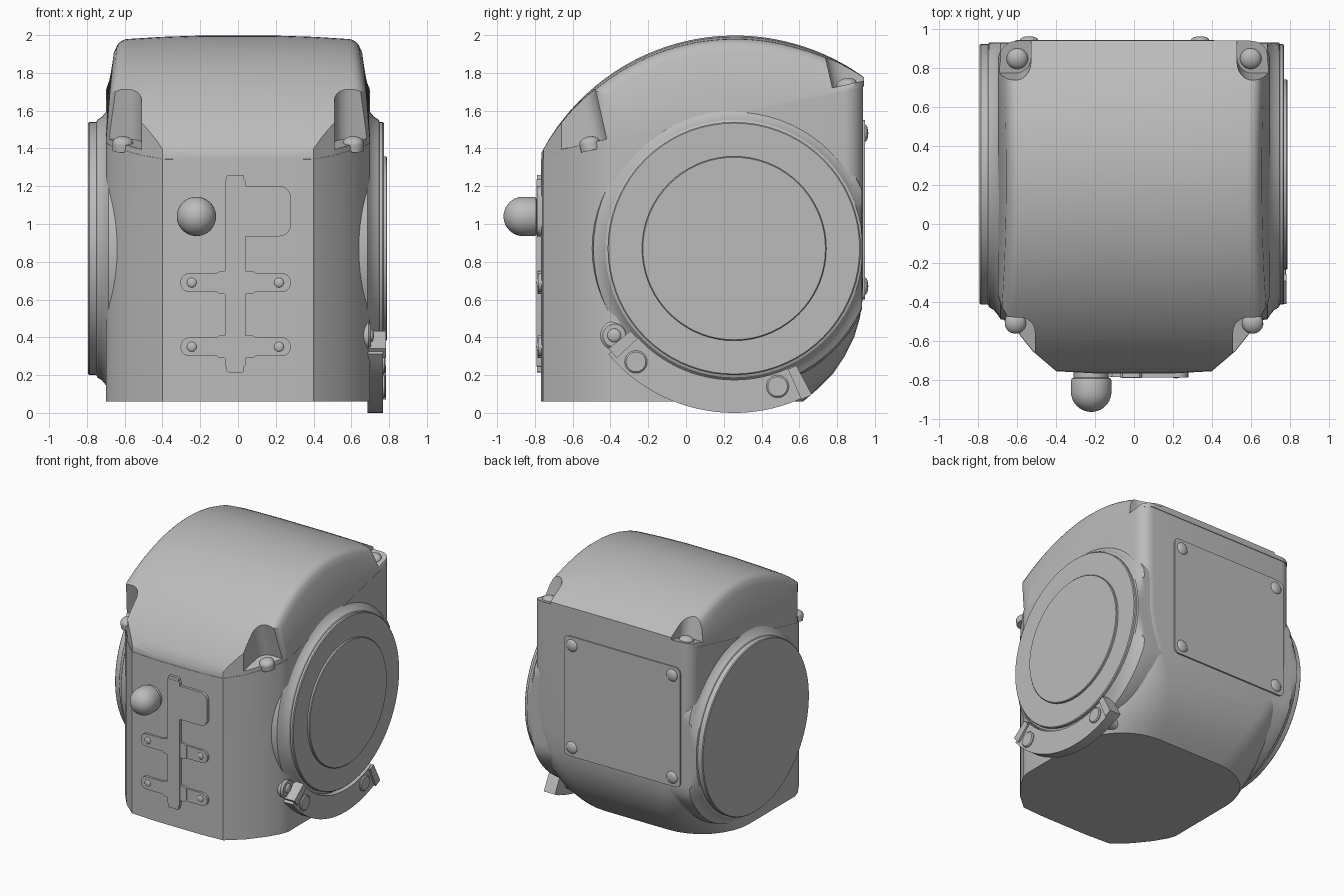
import bpy, bmesh
from math import sin, cos, pi, radians, sqrt
from mathutils import Vector

if "Cube" in bpy.data.objects:
    bpy.data.objects.remove(bpy.data.objects["Cube"])

grey = bpy.data.materials.new("plain_grey")
grey.use_nodes = True
grey.diffuse_color = (0.5, 0.5, 0.5, 1)
grey.node_tree.nodes["Principled BSDF"].inputs["Base Color"].default_value = (0.5, 0.5, 0.5, 1)

CY, CZ = 0.255, 0.87          # axle centre shared by the side discs and clamp


def loft(name, rings):
    """Skin a series of equal-length closed rings and cap both ends."""
    bm = bmesh.new()
    rows = [[bm.verts.new(p) for p in ring] for ring in rings]
    n = len(rows[0])
    for a, b in zip(rows, rows[1:]):
        for i in range(n):
            j = (i + 1) % n
            bm.faces.new((a[i], a[j], b[j], b[i]))
    bm.faces.new(rows[0][::-1])
    bm.faces.new(rows[-1])
    bmesh.ops.recalc_face_normals(bm, faces=bm.faces)
    mesh = bpy.data.meshes.new(name)
    bm.to_mesh(mesh)
    bm.free()
    mesh.materials.append(grey)
    obj = bpy.data.objects.new(name, mesh)
    bpy.context.collection.objects.link(obj)
    return obj


def revolve(name, profile, origin, axis, n=32, y_max=9):
    """Turn (height, radius) pairs around an axis."""
    axis = Vector(axis).normalized()
    u = axis.orthogonal().normalized()
    v = axis.cross(u)
    rings = []
    for h, r in profile:
        ring = [Vector(origin) + axis * h + (u * cos(t) + v * sin(t)) * r
                for t in (2 * pi * i / n for i in range(n))]
        for p in ring:
            p.y = min(p.y, y_max)
        rings.append(ring)
    return loft(name, rings)


def dome(name, origin, axis, r, h):
    steps = [(h * sin(t), max(r * cos(t), 0.002)) for t in (pi / 2 * i / 6 for i in range(7))]
    return revolve(name, [(-0.04, r)] + steps, origin, axis, 20)


def boolean(obj, cutter, mode):
    mod = obj.modifiers.new("cut", "BOOLEAN")
    mod.object, mod.operation, mod.solver = cutter, mode, "EXACT"
    deps = bpy.context.evaluated_depsgraph_get()
    mesh = bpy.data.meshes.new_from_object(obj.evaluated_get(deps))
    obj.modifiers.clear()
    obj.data = mesh
    bpy.data.objects.remove(cutter)


def round_rect(x0, x1, z0, z1, r):
    pts = []
    for k, (cx, cz) in enumerate([(x1 - r, z1 - r), (x0 + r, z1 - r), (x0 + r, z0 + r), (x1 - r, z0 + r)]):
        for i in range(6):
            t = pi / 2 * (k + i / 5)
            pts.append((cx + r * cos(t), cz + r * sin(t)))
    return pts


def plate(name, outline, y0, y1):
    return loft(name, [[(x, y, z) for x, z in outline] for y in (y0, y1)])


def seam(y):
    return 1.34 + 0.227 * (y + 0.77)


def plan(back, rc):
    """Footprint with curved front chamfers and rounded back corners."""
    half = [(0.2, -0.768), (0.4, -0.757), (0.52, -0.655), (0.62, -0.53), (0.68, -0.43), (0.7, -0.37)]
    for i in range(9):
        t = pi / 2 * i / 8
        half.append((0.7 - rc + rc * cos(t), back - rc + rc * sin(t)))
    return half + [(-x, y) for x, y in reversed(half)]


# Housing body, with its lower back rounding under
levels = [(0.06, 0.62, 0.42), (0.12, 0.69, 0.4), (0.21, 0.78, 0.37), (0.3, 0.84, 0.33), (0.4, 0.89, 0.28),
          (0.5, 0.92, 0.23), (0.6, 0.935, 0.18), (0.75, 0.938, 0.13), (0.9, 0.938, 0.1)]
rings = [[(x, y, z) for x, y in plan(back, rc)] for z, back, rc in levels]
rings.append([(x, y, seam(y)) for x, y in plan(0.938, 0.1)])
loft("housing_body", rings)

# Domed lid: crowned sections along y, trimmed to the footprint
rings = []
for k in range(37):
    y = -0.775 + 1.735 * k / 36
    top = 0.843 + sqrt(1.157 ** 2 - (y - 0.26) ** 2)
    low = seam(y)
    r = min(0.07, (top - low) * 0.4)
    side = 0.7 - 0.1 * max(0, top - 1.5)
    crown = 0.02 * min(1, (top - low) / 0.3)
    half = [(0.7, low), (side + 0.1 * r, top - crown - r)]
    for i in range(1, 7):
        t = pi / 2 * i / 6
        half.append((side - r + r * cos(t), top - crown - r + r * sin(t)))
    half += [(x, top - crown * (x / 0.6) ** 2) for x in (0.4, 0.2)]
    rings.append([(x, y, z) for x, z in half + [(-x, z) for x, z in reversed(half)]])
lid = loft("domed_lid", rings)
trim = loft("lid_trim", [[(x * 0.997, y * 0.997, z) for x, y in plan(0.945, 0.1)] for z in (1.2, 2.2)])
boolean(lid, trim, "INTERSECT")

# Corner pockets in the lid, each with a domed screw
normal = Vector((0, -0.222, 0.975))
for sx in (-1, 1):
    for sy, cx, cy, px, py in ((-1, 0.51, -0.42, 0.61, -0.51), (1, 0.53, 0.775, 0.6, 0.85)):
        r, far = 0.08, 0.6
        corner = [(r - r * cos(t), r - r * sin(t)) for t in (pi / 2 * i / 8 for i in range(9))]
        base = []
        for u, v in [(0, far)] + corner + [(far, 0), (far, far)]:
            y = cy + sy * v
            base.append(Vector((sx * (cx + u), y, seam(y) + 0.03)))
        cutter = loft("pocket_cutter", [base, [p + normal * 0.7 for p in base]])
        boolean(lid, cutter, "DIFFERENCE")
        dome("lid_screw", (sx * px, py, seam(py) + 0.03), normal, 0.055, 0.035)

# Side discs with flared collars
flare = [(0.45, 0.74), (0.62, 0.755), (0.685, 0.745), (0.7, 0.722), (0.72, 0.698), (0.745, 0.682), (0.75, 0.67)]
for name, s, end in (("left_disc", 1, 0.772), ("right_disc", -1, 0.793)):
    revolve(name, flare + [(end - 0.006, 0.67), (end, 0.664)], (0, CY, CZ), (s, 0, 0), 72, 0.932)
revolve("left_disc_cap", [(0.7, 0.488), (0.785, 0.488), (0.79, 0.483)], (0, CY, CZ), (1, 0, 0), 72)


# Clamp hugging the lower rim of the left disc
def arc_block(name, a0, a1, x0, x1, r0, r1, n):
    rings = []
    for i in range(n + 1):
        t = radians(a0 + (a1 - a0) * i / n)
        rings.append([(x, CY + r * cos(t), CZ + r * sin(t))
                      for x, r in ((x0, r0), (x1, r0), (x1, r1), (x0, r1))])
    return loft(name, rings)


arc_block("clamp_arc", 220, 297, 0.685, 0.768, 0.695, 0.87, 28)
arc_block("clamp_front_tab", 218.5, 223, 0.685, 0.783, 0.7, 0.85, 2)
arc_block("clamp_back_tab", 294, 298, 0.685, 0.783, 0.7, 0.875, 2)
for y, z in ((-0.265, 0.27), (0.485, 0.14)):
    revolve("clamp_bolt", [(0.42, 0.06), (0.775, 0.06), (0.782, 0.052)], (0, y, z), (1, 0, 0), 24)

# Small lug screw beside the clamp
revolve("lug", [(0.6, 0.075), (0.69, 0.075), (0.705, 0.06)], (0, -0.38, 0.41), (1, 0, 0), 24)
dome("lug_screw", (0.705, -0.38, 0.41), (1, 0, 0), 0.036, 0.015)

# Front knob
knob = [(0.7, 0.09), (0.79, 0.09), (0.795, 0.1), (0.805, 0.104)]
knob += [(0.862 + 0.104 * sin(t), max(0.104 * cos(t), 0.002)) for t in (pi / 2 * i / 10 for i in range(11))]
revolve("front_knob", knob, (-0.22, 0, 1.04), (0, -1, 0), 40)

# Raised bracket on the front: spine, tag and two screwed arms
plate("bracket_spine", round_rect(-0.07, 0.04, 0.245, 1.235, 0.01), -0.74, -0.792)
plate("bracket_spine_tip", round_rect(-0.06, 0.032, 0.215, 1.26, 0.01), -0.74, -0.79)
plate("bracket_tag", round_rect(-0.02, 0.28, 0.935, 1.2, 0.06), -0.74, -0.788)
for z in (0.69, 0.35):
    plate("bracket_arm", round_rect(-0.305, 0.28, z - 0.05, z + 0.05, 0.049), -0.74, -0.784)
    plate("bracket_arm_root", round_rect(-0.12, 0.1, z - 0.06, z + 0.06, 0.03), -0.74, -0.787)
    for x in (-0.245, 0.217):
        dome("arm_screw", (x, -0.783, z), (0, -1, 0), 0.026, 0.01)

# Back cover plate with four screws
plate("back_cover", round_rect(-0.61, 0.41, 0.6, 1.55, 0.04), 0.9, 0.947)
for x in (-0.54, 0.34):
    for z in (0.67, 1.48):
        dome("cover_screw", (x, 0.945, z), (0, 1, 0), 0.048, 0.02)

# Smooth shading with sharp edges kept
bpy.ops.object.select_all(action="DESELECT")
for obj in bpy.context.scene.objects:
    if obj.type == "MESH":
        obj.select_set(True)
        bpy.context.view_layer.objects.active = obj
bpy.ops.object.shade_smooth_by_angle(angle=radians(32))
